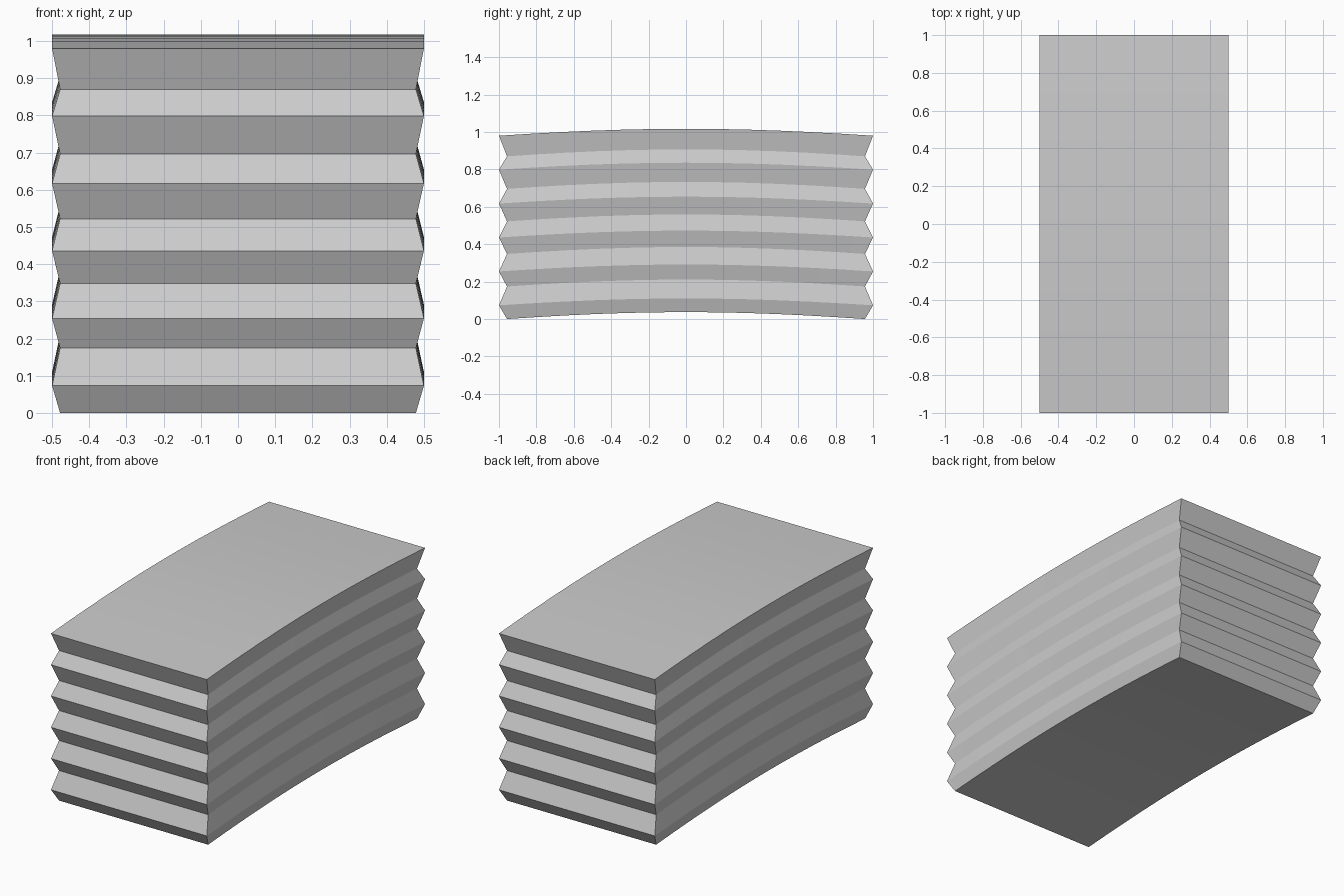
import bpy
import bmesh
import math

cube = bpy.data.objects.get("Cube")
if cube:
    bpy.data.objects.remove(cube, do_unlink=True)

FOLDS = 6          # pleats from bottom to top
SEGMENTS = 12      # divisions along the arched length
HALF_X, HALF_Y = 0.5, 1.0
INSET = 0.957      # valley size relative to ridge size
ARCH = 0.037       # rise of the middle over the ends

grey = bpy.data.materials.new("plain grey")
grey.use_nodes = True
colour = (0.6, 0.6, 0.6, 1)
grey.diffuse_color = colour
grey.node_tree.nodes["Principled BSDF"].inputs["Base Color"].default_value = colour


def arched_ring(bm, scale, z):
    """Two arched side rows, left and right, at one fold height."""
    rows = []
    for side in (-1, 1):
        row = []
        for i in range(SEGMENTS + 1):
            t = 2 * i / SEGMENTS - 1
            rise = ARCH * math.cos(t * math.pi / 2) * 0.5 + ARCH * (1 - t * t) * 0.5
            row.append(bm.verts.new((side * HALF_X * scale, t * HALF_Y * scale, z + rise)))
        rows.append(row)
    return rows


# Alternating valley and ridge rings
bm = bmesh.new()
rings = []
for k in range(FOLDS):
    rings.append(arched_ring(bm, INSET, 0.174 * k))
    rings.append(arched_ring(bm, 1, 0.073 + 0.1814 * k))

# Pleated walls
for lower, upper in zip(rings, rings[1:]):
    loop_a = lower[0] + lower[1][::-1]
    loop_b = upper[0] + upper[1][::-1]
    n = len(loop_a)
    for i in range(n):
        j = (i + 1) % n
        bm.faces.new((loop_a[i], loop_a[j], loop_b[j], loop_b[i]))

# Arched top and bottom panels
for left, right in (rings[0], rings[-1]):
    for i in range(SEGMENTS):
        bm.faces.new((left[i], right[i], right[i + 1], left[i + 1]))

bmesh.ops.recalc_face_normals(bm, faces=bm.faces)
mesh = bpy.data.meshes.new("pleated_bellows")
bm.to_mesh(mesh)
bm.free()
mesh.materials.append(grey)
bellows = bpy.data.objects.new("pleated_bellows", mesh)
bpy.context.collection.objects.link(bellows)

# Smooth along the arch, crisp at the folds
bpy.ops.object.select_all(action='DESELECT')
bellows.select_set(True)
bpy.context.view_layer.objects.active = bellows
bpy.ops.object.shade_smooth_by_angle(angle=math.radians(15))
